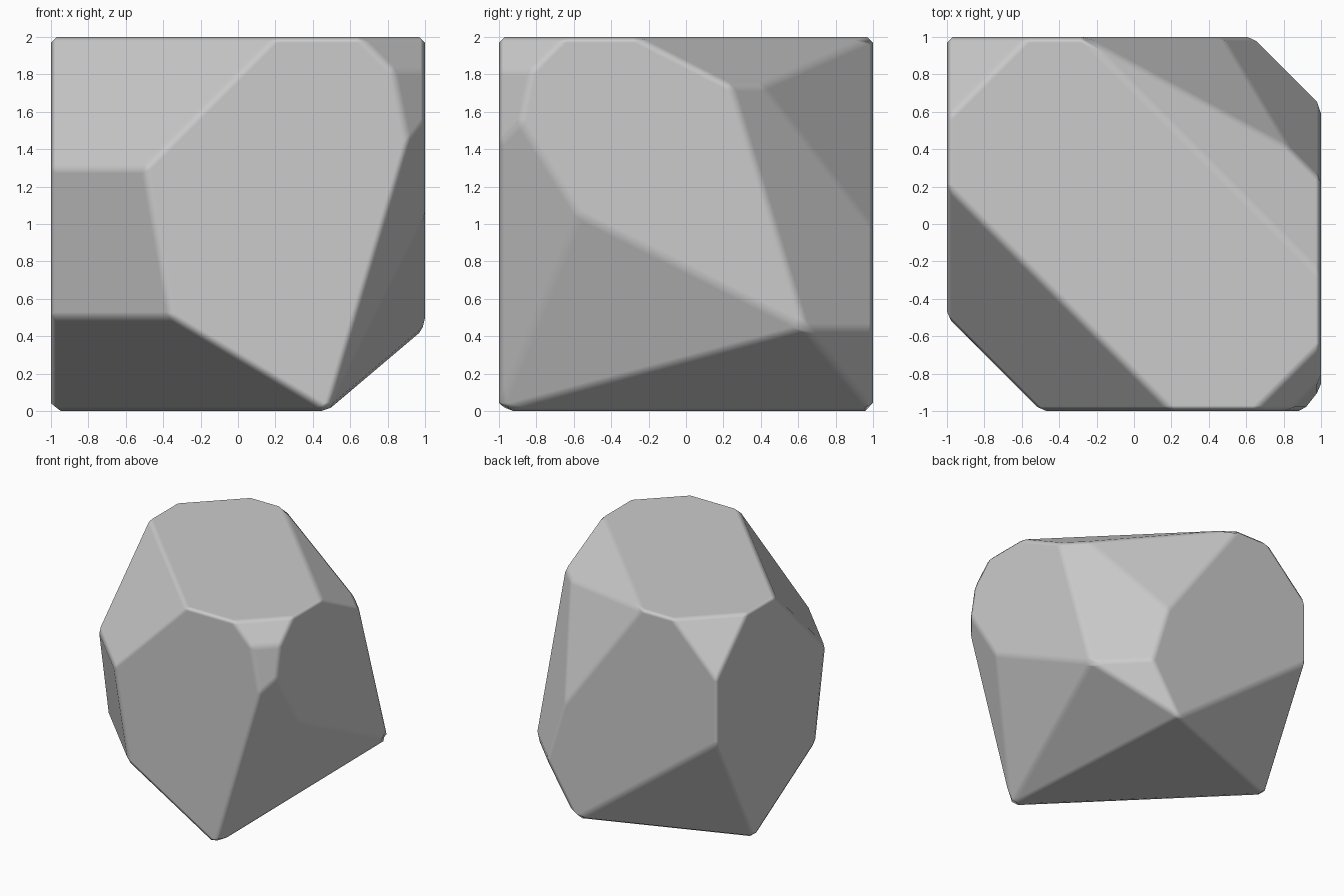
import bpy, bmesh
from mathutils import Vector

if "Cube" in bpy.data.objects:
    bpy.data.objects.remove(bpy.data.objects["Cube"])

# Shared corners where several facets meet
FOOT = (0.48, -1, 0)        # front bottom
LEFT_FOOT = (-1, 0.48, 0)   # left bottom
HEEL = (0.36, 1, 0)         # back bottom
HIP = (1, 0.64, 0.44)       # right side, low
KNEE = (1, -0.57, 1.05)     # right side, mid
CREST = (-0.27, 1, 2)       # back of top face
SHOULDER = (0.83, 0.41, 1.74)

# Each facet is a plane through three points
facets = [
    ((0.2, -1, 2), (-1, 0.2, 2), (-0.5, -1, 1.3)),           # front left, upper
    ((-0.5, -1, 1.3), (-1, -0.5, 1.3), (-0.36, -1, 0.5)),    # front left, middle
    ((-0.36, -1, 0.5), (-1, -0.36, 0.5), FOOT),              # front left, lower
    ((0.65, -1, 2), (1, -0.65, 2), (0.83, -1, 1.82)),        # front right, upper
    ((0.83, -1, 1.82), (1, -0.83, 1.82), (0.91, -1, 1.43)),  # front right, middle
    ((0.91, -1, 1.43), KNEE, FOOT),                          # front right, lower
    (KNEE, HIP, FOOT),                                       # right, lower
    (FOOT, HIP, HEEL),                                       # right, underside
    (HIP, (0.64, 1, 0.44), HEEL),                            # back right, lower
    ((1, 0.24, 1.74), HIP, SHOULDER),                        # back right, middle
    (CREST, (1, -0.27, 2), (1, 0.24, 1.74)),                 # back right, upper
    (CREST, SHOULDER, (0.48, 1, 0.97)),                      # back, upper
    ((-0.57, 1, 2), (-1, 0.57, 2), (-1, 1, 1.57)),           # back left, upper
    (HEEL, LEFT_FOOT, (-1, 1, 1.02)),                        # back left, lower
]


def cut(bm, a, b, c):
    """Slice off everything beyond the plane and cap the hole."""
    a, b, c = Vector(a), Vector(b), Vector(c)
    n = (b - a).cross(c - a).normalized()
    if n.dot(Vector((0, 0, 1)) - a) > 0:
        n = -n
    geom = bm.verts[:] + bm.edges[:] + bm.faces[:]
    res = bmesh.ops.bisect_plane(bm, geom=geom, dist=0.003, plane_co=a,
                                 plane_no=n, clear_outer=True)
    bmesh.ops.holes_fill(bm, edges=[e for e in bm.edges if e.is_boundary], sides=0)
    bmesh.ops.remove_doubles(bm, verts=bm.verts[:], dist=0.002)


# Block, cut to the faceted rock
bm = bmesh.new()
bmesh.ops.create_cube(bm, size=2)
bmesh.ops.translate(bm, verts=bm.verts[:], vec=(0, 0, 1))
for f in facets:
    cut(bm, *f)

# Clean merge of corner slivers into one convex shell
bmesh.ops.remove_doubles(bm, verts=bm.verts[:], dist=0.03)
hull = bmesh.ops.convex_hull(bm, input=bm.verts[:])
bmesh.ops.dissolve_limit(bm, angle_limit=0.035, verts=bm.verts[:], edges=bm.edges[:])
bmesh.ops.recalc_face_normals(bm, faces=bm.faces[:])

mesh = bpy.data.meshes.new("rock")
bm.to_mesh(mesh)
bm.free()
rock = bpy.data.objects.new("rock", mesh)
bpy.context.collection.objects.link(rock)
for p in mesh.polygons:
    p.use_smooth = True

# Narrow worn edges
bevel = rock.modifiers.new("worn_edges", 'BEVEL')
bevel.width = 0.03
bevel.segments = 1
bevel.limit_method = 'NONE'
bevel.harden_normals = True
